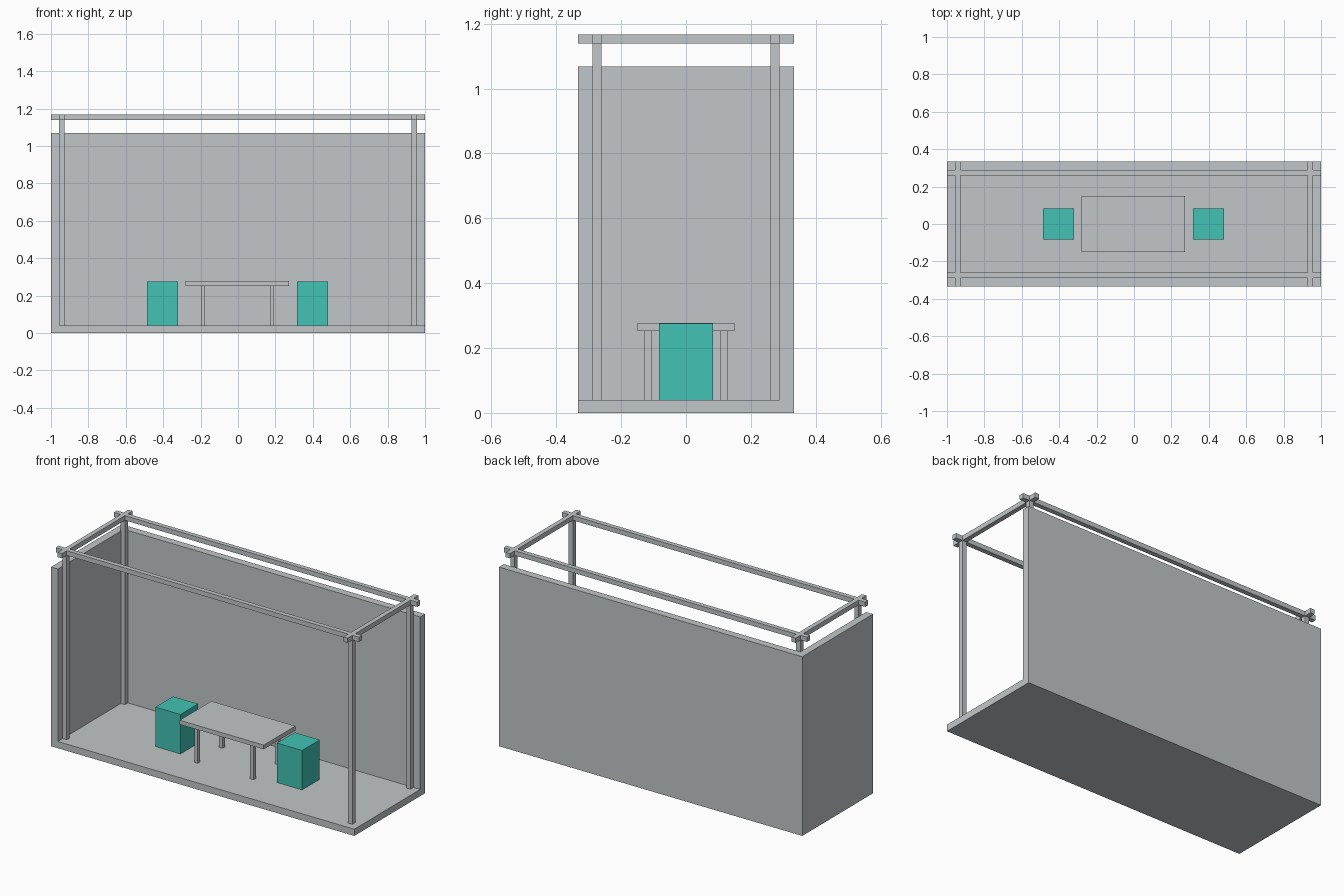
import bpy

cube = bpy.data.objects.get("Cube")
if cube:
    bpy.data.objects.remove(cube, do_unlink=True)


def material(name, rgb):
    m = bpy.data.materials.new(name)
    color = (*rgb, 1.0)
    m.use_nodes = True
    m.diffuse_color = color
    m.node_tree.nodes["Principled BSDF"].inputs["Base Color"].default_value = color
    return m


GREY = material("light grey", (0.54, 0.565, 0.58))
TEAL = material("turquoise", (0.054, 0.54, 0.455))


def box(name, low, high, mat=GREY):
    """Axis-aligned box between two opposite corners."""
    centre = [(a + b) / 2 for a, b in zip(low, high)]
    bpy.ops.mesh.primitive_cube_add(size=1, location=centre)
    ob = bpy.context.object
    ob.name = name
    ob.scale = [b - a for a, b in zip(low, high)]
    bpy.ops.object.transform_apply(location=False, rotation=False, scale=True)
    ob.data.materials.append(mat)
    return ob


W, D = 1.0, 0.333             # half width and half depth
WALL, FLOOR = 0.045, 0.04     # thicknesses
WALL_TOP = 1.068
BEAM_LOW, BEAM_TOP = 1.139, 1.167
PX, PY, R = 0.942, 0.274, 0.014   # post centres and half thickness

# Floor and two walls: the right end and the front stay open
box("floor", (-W + WALL, -D, 0), (W, D - WALL, FLOOR))
box("back_wall", (-W, D - WALL, 0), (W, D, WALL_TOP))
box("end_wall", (-W, -D, 0), (-W + WALL, D - WALL, WALL_TOP))

# Corner posts
for sx, side in ((-1, "right"), (1, "left")):
    for sy, end in ((-1, "front"), (1, "back")):
        x, y = sx * PX, sy * PY
        box(f"{end}_{side}_post", (x - R, y - R, FLOOR), (x + R, y + R, BEAM_LOW))

# Crossing top beams
for s, end, side in ((-1, "front", "right"), (1, "back", "left")):
    box(f"{end}_beam", (-W, s * PY - R, BEAM_LOW), (W, s * PY + R, BEAM_TOP))
    box(f"{side}_beam", (s * PX - R, -D, BEAM_LOW), (s * PX + R, D, BEAM_TOP))

# Table
TX, TABLE_LOW = -0.003, 0.252
box("table_top", (TX - 0.277, -0.149, TABLE_LOW), (TX + 0.277, 0.149, 0.277))
for sx, side in ((-1, "right"), (1, "left")):
    for sy, end in ((-1, "front"), (1, "back")):
        x, y = TX + sx * 0.184, sy * 0.117
        box(f"table_{end}_{side}_leg", (x - 0.011, y - 0.011, FLOOR),
            (x + 0.011, y + 0.011, TABLE_LOW))

# Block stools at each end of the table
for s, side in ((-1, "right"), (1, "left")):
    x = TX + s * 0.401
    box(f"{side}_stool", (x - 0.083, -0.083, FLOOR), (x + 0.083, 0.083, 0.275), TEAL)
